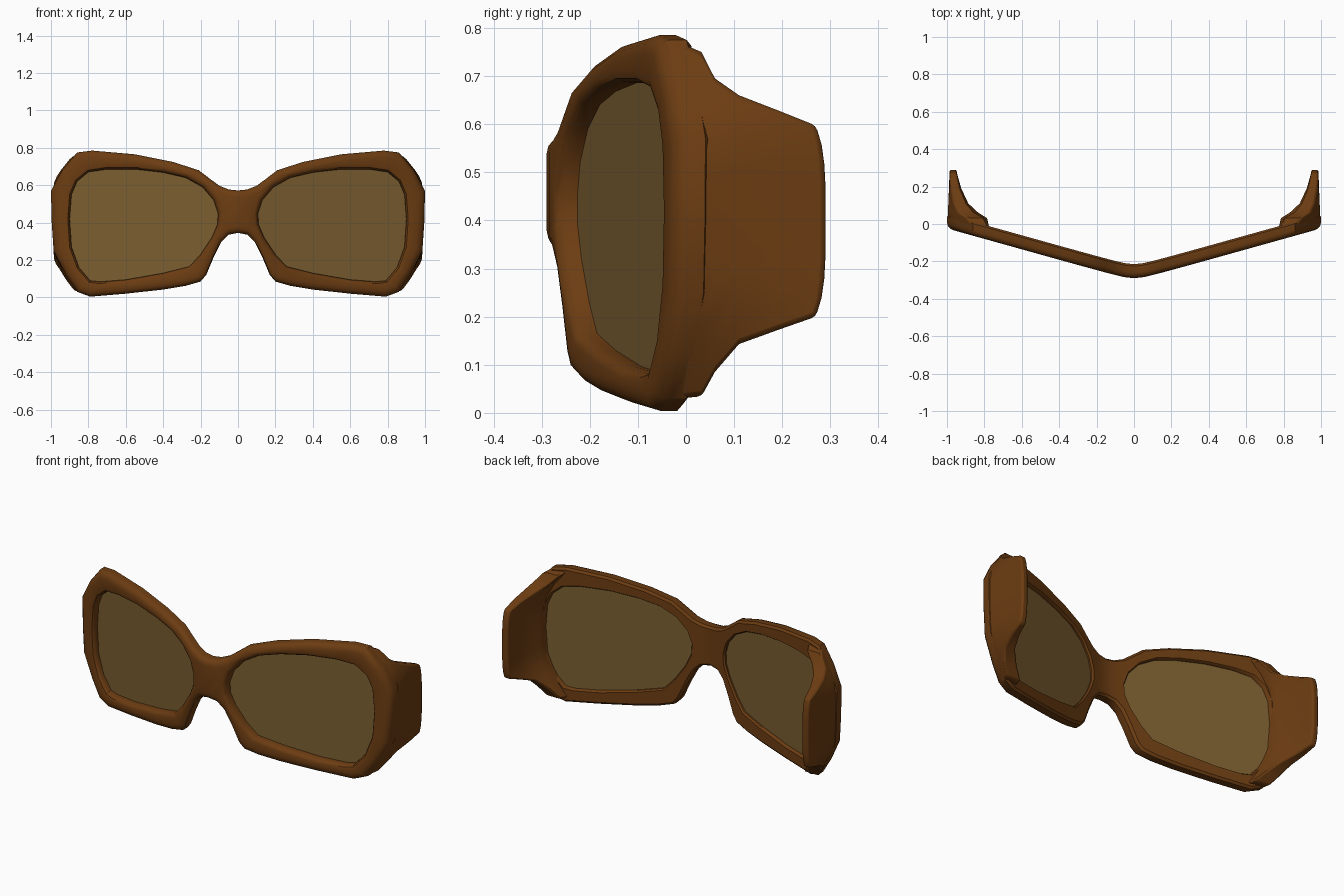
import bpy, bmesh, math
from mathutils import Vector

if "Cube" in bpy.data.objects:
    bpy.data.objects.remove(bpy.data.objects["Cube"])


def material(name, col):
    m = bpy.data.materials.new(name)
    m.diffuse_color = (*col, 1)
    m.use_nodes = True
    m.node_tree.nodes["Principled BSDF"].inputs["Base Color"].default_value = m.diffuse_color
    return m


BROWN = material("brown_plastic", (0.150, 0.046, 0.006))
AMBER = material("amber_lens", (0.195, 0.112, 0.030))

# Right half of the outer outline (x, z), top centre round to bottom centre
OUTER = [(0, .572), (.05, .577), (.10, .597), (.155, .638), (.21, .68), (.35, .725),
         (.55, .765), (.78, .785), (.86, .775), (.94, .68), (1.0, .57), (.996, .40),
         (.986, .25), (.92, .12), (.86, .03), (.79, .004), (.60, .02), (.40, .042),
         (.28, .062), (.20, .085), (.17, .12), (.13, .215), (.09, .295), (.05, .335),
         (0, .345)]
# Right lens opening (x, z)
HOLE = [(.107, .45), (.13, .52), (.19, .59), (.28, .64), (.40, .668), (.55, .685),
        (.70, .685), (.80, .67), (.86, .62), (.89, .55), (.90, .42), (.89, .27),
        (.85, .16), (.79, .09), (.74, .084), (.60, .095), (.40, .13), (.26, .165),
        (.20, .23), (.14, .32), (.11, .39)]


def fold(x):
    # front surface: a V in plan with a rounded nose
    return -.29 + .28 * (math.sqrt(x * x + .0025) - .05)


def offset(loop, d):
    # move a clockwise loop inwards by d (outwards when negative)
    pts, out = [Vector(p) for p in loop], []
    for i, p in enumerate(pts):
        a = (p - pts[i - 1]).normalized()
        b = (pts[(i + 1) % len(pts)] - p).normalized()
        n1, n2 = Vector((a.y, -a.x)), Vector((b.y, -b.x))
        out.append(p + (n1 + n2) * (d / (1 + n1.dot(n2))))
    return out


def finish(bm, name, mat, mirror=False, bevel=0):
    bmesh.ops.recalc_face_normals(bm, faces=bm.faces)
    me = bpy.data.meshes.new(name)
    bm.to_mesh(me)
    bm.free()
    ob = bpy.data.objects.new(name, me)
    bpy.context.collection.objects.link(ob)
    me.materials.append(mat)
    bpy.ops.object.select_all(action='DESELECT')
    ob.select_set(True)
    bpy.context.view_layer.objects.active = ob
    bpy.ops.object.shade_smooth_by_angle(angle=math.radians(35))
    if bevel:
        b = ob.modifiers.new("edge_rounding", 'BEVEL')
        b.width, b.segments = bevel, 2
        b.limit_method, b.angle_limit = 'ANGLE', math.radians(50)
    if mirror:
        ob.modifiers.new("mirror", 'MIRROR')
    return ob


def mirrored(loop):
    return [(-x, z) for x, z in reversed(loop)]


# Frame front: rounded rim swept round the outline and both openings, then capped
LAYERS = [(.012, .075), (0, .064), (0, .030), (.005, .015), (.017, .004), (.035, 0)]
bm = bmesh.new()
caps = [[], []]
for loop, k in ((OUTER + mirrored(OUTER)[1:-1], 1), (HOLE, -.6), (mirrored(HOLE), -.6)):
    n = len(loop)
    rings = [[bm.verts.new((p.x, y, p.y)) for p in offset(loop, d * k)] for d, y in LAYERS]
    for r0, r1 in zip(rings, rings[1:]):
        for i in range(n):
            j = (i + 1) % n
            bm.faces.new((r0[i], r0[j], r1[j], r1[i]))
    for cap, r in zip(caps, (rings[0], rings[-1])):
        cap += [bm.edges.get((r[i], r[(i + 1) % n])) for i in range(n)]
for cap in caps:
    bmesh.ops.triangle_fill(bm, use_beauty=True, edges=cap, normal=(0, -1, 0))
for x in (-.1, -.05, 0, .05, .1):
    bmesh.ops.bisect_plane(bm, geom=bm.verts[:] + bm.edges[:] + bm.faces[:], dist=1e-5,
                           plane_co=(x, 0, 0), plane_no=(1, 0, 0))
for v in bm.verts:
    v.co.y += fold(v.co.x)
finish(bm, "frame_front", BROWN)

# Lenses: thin plates set back in the openings
bm = bmesh.new()
rings = [[bm.verts.new((p.x, fold(p.x) + y, p.y)) for p in offset(HOLE, -.003)]
         for y in (.045, .054)]
n = len(HOLE)
for r in rings:
    bm.faces.new(r)
for i in range(n):
    j = (i + 1) % n
    bm.faces.new((rings[0][i], rings[0][j], rings[1][j], rings[1][i]))
finish(bm, "lenses", AMBER, mirror=True)

# Side arms: follow the frame edge at the front and taper backwards
EDGE = sorted((z, x) for x, z in OUTER[7:16])


def edge_x(z):
    for (z0, x0), (z1, x1) in zip(EDGE, EDGE[1:]):
        if z <= z1:
            return x0 + (x1 - x0) * (z - z0) / (z1 - z0)
    return EDGE[-1][1]


# y, bottom z, top z, thickness (first section sits on the folded front)
STATIONS = [(None, .03, .773, .095), (.032, .034, .750, .095), (.06, .085, .695, .088),
            (.11, .143, .660, .070), (.19, .172, .629, .052), (.29, .200, .597, .038)]
STEPS = 10
bm = bmesh.new()
sections = []
for y, lo, hi, thick in STATIONS:
    outer, inner = [], []
    for i in range(STEPS + 1):
        t = i / STEPS
        z = lo + (hi - lo) * t
        back = min(1, (y or 0) / .27)
        x = edge_x(z) * .998
        x += (.986 - x) * back
        for side, px in ((outer, x), (inner, x - thick)):
            py = fold(px) + .045 if y is None else y
            if y == .29:
                py -= .02 * (2 * t - 1) ** 4
            side.append(bm.verts.new((px, py, z)))
    sections.append(outer + inner[::-1])
m = len(sections[0])
for s0, s1 in zip(sections, sections[1:]):
    for i in range(m):
        j = (i + 1) % m
        bm.faces.new((s0[i], s0[j], s1[j], s1[i]))
for s in (sections[0], sections[-1]):
    for i in range(STEPS):
        bm.faces.new((s[i], s[i + 1], s[m - 2 - i], s[m - 1 - i]))
finish(bm, "side_arms", BROWN, mirror=True, bevel=.01)
